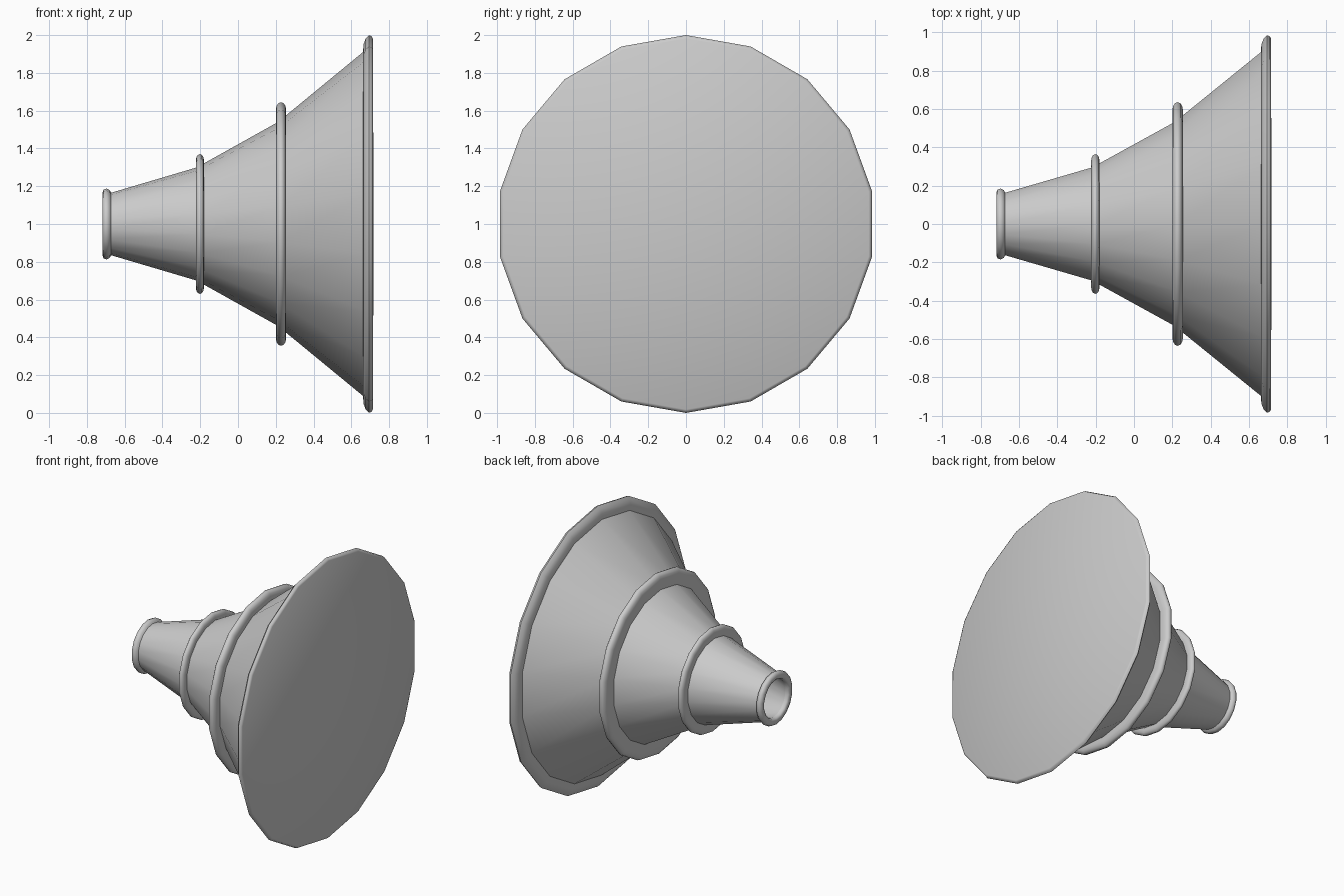
import bpy
import bmesh
from math import sin, cos, pi, radians
from mathutils import Vector

SIDES = 18
AXIS_HEIGHT = 1.0

if "Cube" in bpy.data.objects:
    bpy.data.objects.remove(bpy.data.objects["Cube"], do_unlink=True)

grey = bpy.data.materials.new("plain grey")
grey.use_nodes = True
colour = (0.6, 0.6, 0.6, 1)
grey.diffuse_color = colour
grey.node_tree.nodes["Principled BSDF"].inputs["Base Color"].default_value = colour


def revolve(name, profile, closed=False):
    """Turn (x, radius) points around the horizontal axis; radius zero closes a cap."""
    bm = bmesh.new()
    rings = []
    for x, r in profile:
        if r == 0:
            rings.append([bm.verts.new((x, 0, AXIS_HEIGHT))] * SIDES)
            continue
        ring = []
        for i in range(SIDES):
            a = 2 * pi * i / SIDES
            ring.append(bm.verts.new(Vector((x, r * sin(a), AXIS_HEIGHT + r * cos(a)))))
        rings.append(ring)
    pairs = list(zip(rings, rings[1:]))
    if closed:
        pairs.append((rings[-1], rings[0]))
    for near, far in pairs:
        for i in range(SIDES):
            j = (i + 1) % SIDES
            corners = [near[i], near[j], far[j], far[i]]
            bm.faces.new(list(dict.fromkeys(corners)))
    bm.normal_update()
    mesh = bpy.data.meshes.new(name)
    bm.to_mesh(mesh)
    bm.free()
    mesh.materials.append(grey)
    obj = bpy.data.objects.new(name, mesh)
    bpy.context.collection.objects.link(obj)
    bpy.ops.object.select_all(action="DESELECT")
    obj.select_set(True)
    bpy.context.view_layer.objects.active = obj
    bpy.ops.object.shade_smooth_by_angle(angle=radians(60))
    return obj


def collar(name, start, end, base, top, inner):
    """Rounded raised band between two x positions."""
    middle, half = (start + end) / 2, (end - start) / 2
    round_height = min(half * 1.5, top - base)
    profile = [(start, inner)]
    for i in range(7):
        a = pi * i / 6
        profile.append((middle - half * cos(a), top - round_height * (1 - sin(a))))
    profile.append((end, inner))
    return revolve(name, profile)


# Three tapering sections of the horn
revolve("nozzle_cone", [(-0.69, 0.16), (-0.2, 0.305)])
revolve("middle_cone", [(-0.2, 0.31), (0.23, 0.55)])
revolve("bell_cone", [(0.23, 0.555), (0.68, 0.925)])

# Raised bands over the joints
collar("small_collar", -0.223, -0.18, 0.3, 0.37, 0.29)
collar("large_collar", 0.2, 0.255, 0.55, 0.645, 0.53)

# Rounded lip around the open narrow end
revolve("nozzle_lip", [(-0.67, 0.162), (-0.678, 0.178), (-0.695, 0.188),
                       (-0.711, 0.183), (-0.718, 0.165), (-0.718, 0.148),
                       (-0.71, 0.136), (-0.69, 0.134)])

# Hollow inside, seen through the narrow opening
revolve("inner_wall", [(0.67, 0), (0.67, 0.88), (0.23, 0.51),
                       (-0.2, 0.27), (-0.69, 0.134)][::-1])

# Wide rim with its closed face
revolve("bell_rim_and_face", [(0.662, 0.905), (0.664, 0.95), (0.675, 0.98), (0.693, 1.0),
                              (0.708, 0.994), (0.714, 0.982), (0.718, 0)])

# Make each surface face the right way: shells outward, the hollow inward
for obj in bpy.context.collection.objects:
    if obj.type != "MESH" or obj.data.materials[:1] != [grey]:
        continue
    bm = bmesh.new()
    bm.from_mesh(obj.data)
    bm.normal_update()
    # Judge by the longest-running wall
    wall = max(bm.faces, key=lambda f: f.calc_area() * (1 - abs(f.normal.x)))
    centre = wall.calc_center_median()
    outward = wall.normal.dot(Vector((0, centre.y, centre.z - AXIS_HEIGHT))) > 0
    if outward == (obj.name == "inner_wall"):
        bmesh.ops.reverse_faces(bm, faces=bm.faces[:])
    bm.to_mesh(obj.data)
    bm.free()
